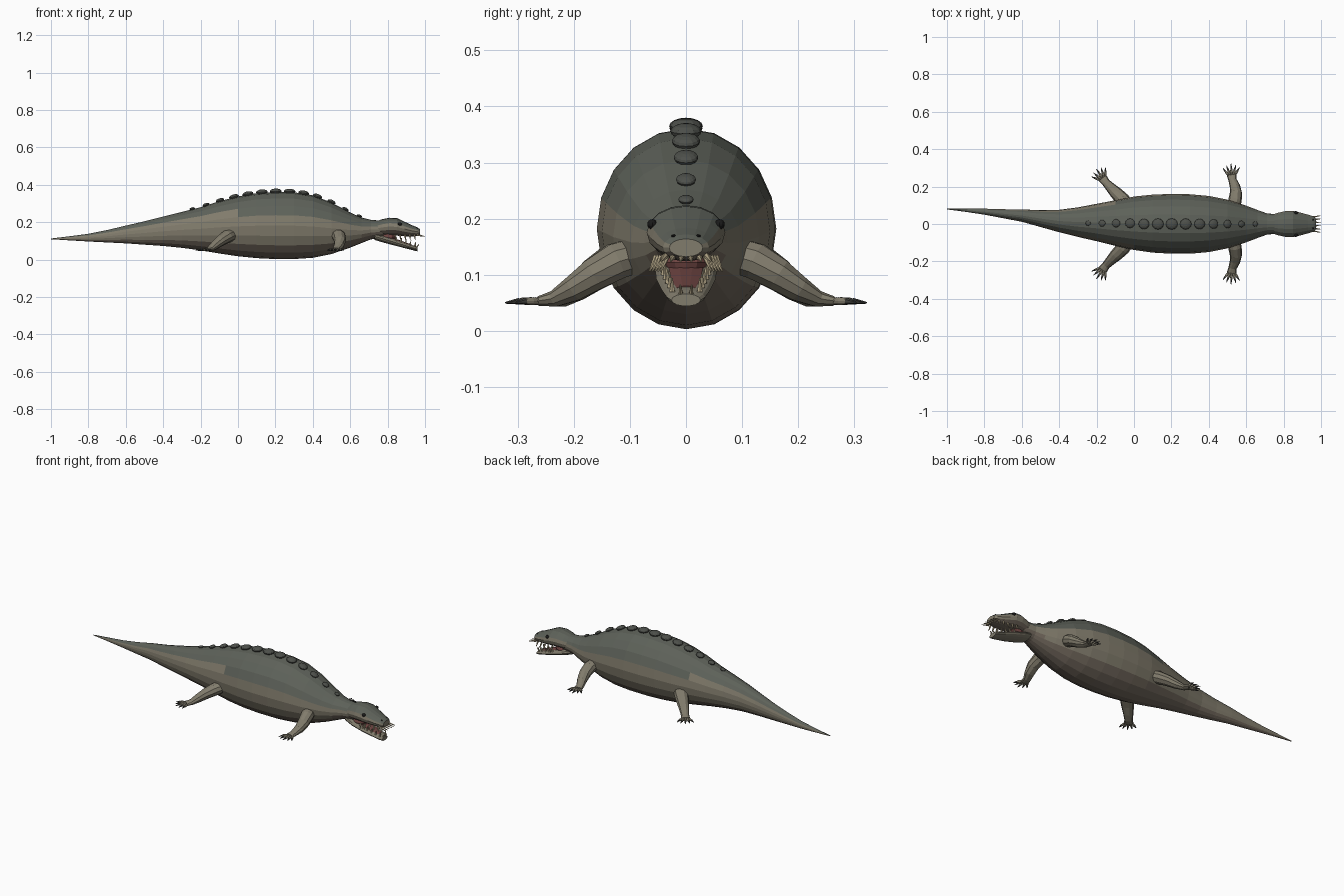
import bpy, bmesh, math
from mathutils import Vector, Matrix

if "Cube" in bpy.data.objects:
    bpy.data.objects.remove(bpy.data.objects["Cube"])

def mat(name, r, g, b):
    m = bpy.data.materials.new(name)
    m.diffuse_color = (r, g, b, 1)
    m.use_nodes = True
    m.node_tree.nodes["Principled BSDF"].inputs["Base Color"].default_value = m.diffuse_color
    return m

DARK = mat("back_hide", 0.11, 0.12, 0.10)
SIDE = mat("side_hide", 0.22, 0.20, 0.15)
BELLY = mat("belly_hide", 0.17, 0.14, 0.11)
SCUTE = mat("scute_hide", 0.075, 0.08, 0.07)
BLACK = mat("eye_black", 0.01, 0.01, 0.01)
CLAW = mat("claw_grey", 0.05, 0.05, 0.045)
TOOTH = mat("tooth_ivory", 0.5, 0.42, 0.27)
MOUTH = mat("mouth_red", 0.16, 0.06, 0.055)

def finish(name, bm, mats, shade=False):
    bmesh.ops.recalc_face_normals(bm, faces=bm.faces)
    if shade:  # dark above, tan flank, brown belly
        for f in bm.faces:
            f.material_index = 0 if f.normal.z > 0.4 else (2 if f.normal.z < -0.45 else 1)
    me = bpy.data.meshes.new(name)
    bm.to_mesh(me)
    bm.free()
    for m in mats:
        me.materials.append(m)
    ob = bpy.data.objects.new(name, me)
    bpy.context.collection.objects.link(ob)
    return ob

def loft(name, secs, n, mats, along_x=False, shade=False):
    """Skin elliptical rings (x, y, z, half width, half height)."""
    bm = bmesh.new()
    pts = [Vector(s[:3]) for s in secs]
    rings = []
    for i, s in enumerate(secs):
        t = (pts[min(i + 1, len(pts) - 1)] - pts[max(i - 1, 0)]).normalized()
        if along_x:
            t = Vector((1, 0, 0))
        side = Vector((0, 0, 1)).cross(t).normalized()
        up = t.cross(side)
        rings.append([bm.verts.new(pts[i] + side * s[3] * math.cos(a) + up * s[4] * math.sin(a))
                      for a in (2 * math.pi * k / n for k in range(n))])
    for a, b in zip(rings, rings[1:]):
        for k in range(n):
            bm.faces.new((a[k], a[(k + 1) % n], b[(k + 1) % n], b[k]))
    bm.faces.new(rings[0])
    bm.faces.new(rings[-1])
    return finish(name, bm, mats, shade)

def blob(name, loc, size, m, rot=None, u=12, v=8):
    bm = bmesh.new()
    r = rot or Matrix.Identity(4)
    bmesh.ops.create_uvsphere(bm, u_segments=u, v_segments=v, radius=1,
                              matrix=Matrix.Translation(loc) @ r @ Matrix.Diagonal((*size, 1)))
    return finish(name, bm, [m])

def spike(name, base, tip, r, m):
    base, tip = Vector(base), Vector(tip)
    d = tip - base
    bm = bmesh.new()
    bmesh.ops.create_cone(bm, cap_ends=True, segments=6, radius1=r, radius2=r * 0.25, depth=d.length,
                          matrix=Matrix.Translation((base + tip) / 2) @ d.to_track_quat('Z', 'Y').to_matrix().to_4x4())
    return finish(name, bm, [m])

# Body with curved tail: x, centre y, bottom z, top z, half width
prof = [(-1, .08, .109, .113, .002), (-.9, .074, .103, .125, .009), (-.8, .066, .097, .138, .016),
        (-.7, .055, .092, .158, .024), (-.6, .045, .087, .182, .033), (-.5, .029, .08, .205, .045),
        (-.4, .016, .073, .23, .06), (-.3, .01, .063, .255, .079), (-.2, .008, .05, .28, .1),
        (-.1, .005, .033, .312, .122), (0, .004, .018, .338, .143), (.1, .002, .008, .355, .155),
        (.2, .001, .003, .361, .16), (.3, 0, .003, .36, .159), (.4, 0, .01, .344, .15),
        (.5, 0, .03, .305, .13), (.6, 0, .064, .252, .098), (.66, 0, .088, .225, .075),
        (.71, 0, .108, .213, .057), (.78, 0, .12, .207, .05)]
loft("body", [(x, y, (b + t) / 2, w, (t - b) / 2) for x, y, b, t, w in prof], 20,
     [DARK, SIDE, BELLY], True, True)

def top_at(x):
    for p, q in zip(prof, prof[1:]):
        if p[0] <= x <= q[0]:
            k = (x - p[0]) / (q[0] - p[0])
            return p[3] + k * (q[3] - p[3])

# Row of back scutes, largest in the middle
for i in range(13):
    x = -.245 + .0745 * i
    s = .012 + .018 * math.sin(math.pi * (i + .4) / 12.8)
    slope = (top_at(x + .03) - top_at(x - .03)) / .06
    blob(f"back_scute_{i}", (x, .004 if x < 0 else 0, top_at(x) + .004), (s * 1.05, s, s * .5), SCUTE,
         Matrix.Rotation(-math.atan(slope), 4, 'Y'))

# Head: skull with upper snout, and dropped lower jaw
loft("upper_head", [(.73, 0, .165, .046, .036), (.77, 0, .172, .06, .044), (.81, 0, .177, .069, .047),
                    (.85, 0, .175, .07, .047), (.89, 0, .164, .061, .039), (.93, 0, .154, .05, .03),
                    (.96, 0, .149, .041, .023), (.972, 0, .148, .03, .016)], 16, [DARK, SIDE, BELLY], True, True)
loft("lower_jaw", [(.73, 0, .125, .044, .02), (.78, 0, .11, .055, .02), (.84, 0, .092, .053, .018),
                   (.9, 0, .074, .044, .015), (.945, 0, .06, .034, .013), (.96, 0, .055, .026, .011)],
     14, [SIDE], True)
loft("tongue", [(.76, 0, .124, .035, .014), (.82, 0, .107, .036, .013), (.88, 0, .088, .032, .011),
                (.93, 0, .073, .02, .007)], 10, [MOUTH], True)
blob("mouth_lining", (.8, 0, .122), (.045, .04, .025), MOUTH)

for s in (-1, 1):
    tag = "left" if s < 0 else "right"
    blob(f"{tag}_eye", (.865, s * .06, .19), (.011, .009, .009), BLACK)
    blob(f"{tag}_nostril", (.957, s * .022, .169), (.005, .004, .003), BLACK, u=8, v=6)
    # Upper teeth: side row pointing down and out, front row pointing forward
    for i in range(5):
        x, y = .84 + .026 * i, .058 - .005 * i
        spike(f"{tag}_upper_tooth_{i}", (x, s * y * .9, .133), (x + .004, s * (y + .007), .106), .006, TOOTH)
    for i, y in enumerate((.008, .023, .037)):
        spike(f"{tag}_front_tooth_{i}", (.955, s * y, .133), (1 - .1 * y, s * y * 1.2, .124), .006, TOOTH)
    # Lower teeth along the jaw rim
    for i in range(5):
        x, y, z = .845 + .025 * i, .047 - .0045 * i, .1 - .0075 * i
        spike(f"{tag}_lower_tooth_{i}", (x, s * y * .85, z), (x + .005, s * y * .85, z + .024), .0055, TOOTH)
    spike(f"{tag}_lower_front_tooth", (.95, s * .009, .06), (.968, s * .01, .082), .0055, TOOTH)

    # Legs: centreline, then a palm with five spread toes and claws
    legs = {"front": ([(.53, .09, .135, .036, .032), (.54, .125, .124, .036, .034), (.545, .165, .1, .033, .03),
                       (.54, .2, .075, .028, .024), (.527, .235, .057, .022, .015), (.522, .262, .053, .026, .009)],
                      math.radians(93)),
            "rear": ([(-.03, .09, .135, .036, .034), (-.06, .13, .122, .038, .034), (-.095, .165, .1, .034, .029),
                      (-.125, .195, .076, .027, .023), (-.15, .222, .057, .022, .015), (-.168, .245, .053, .026, .009)],
                     math.radians(124))}
    for kind, (path, head) in legs.items():
        name = f"{tag}_{kind}"
        loft(name + "_leg", [(x, s * y, z, w, h) for x, y, z, w, h in path], 10, [SIDE])
        px, py = path[-1][:2]
        for i in range(5):
            off = i - 2
            a = head - math.radians(17) * off
            d = Vector((math.cos(a), s * math.sin(a), 0))
            across = Vector((math.sin(head), -s * math.cos(head), 0))
            b = Vector((px, s * py, .053)) + across * off * .009
            L = .044 - .005 * abs(off)
            blob(f"{name}_toe_{i}", b + d * L * .4, (L * .6, .007, .007), SIDE,
                 Matrix.Rotation(math.atan2(d.y, d.x), 4, 'Z'), 8, 6)
            spike(f"{name}_claw_{i}", b + d * L * .8, b + d * (L * 1.3 + .003) - Vector((0, 0, .003)), .006, CLAW)
